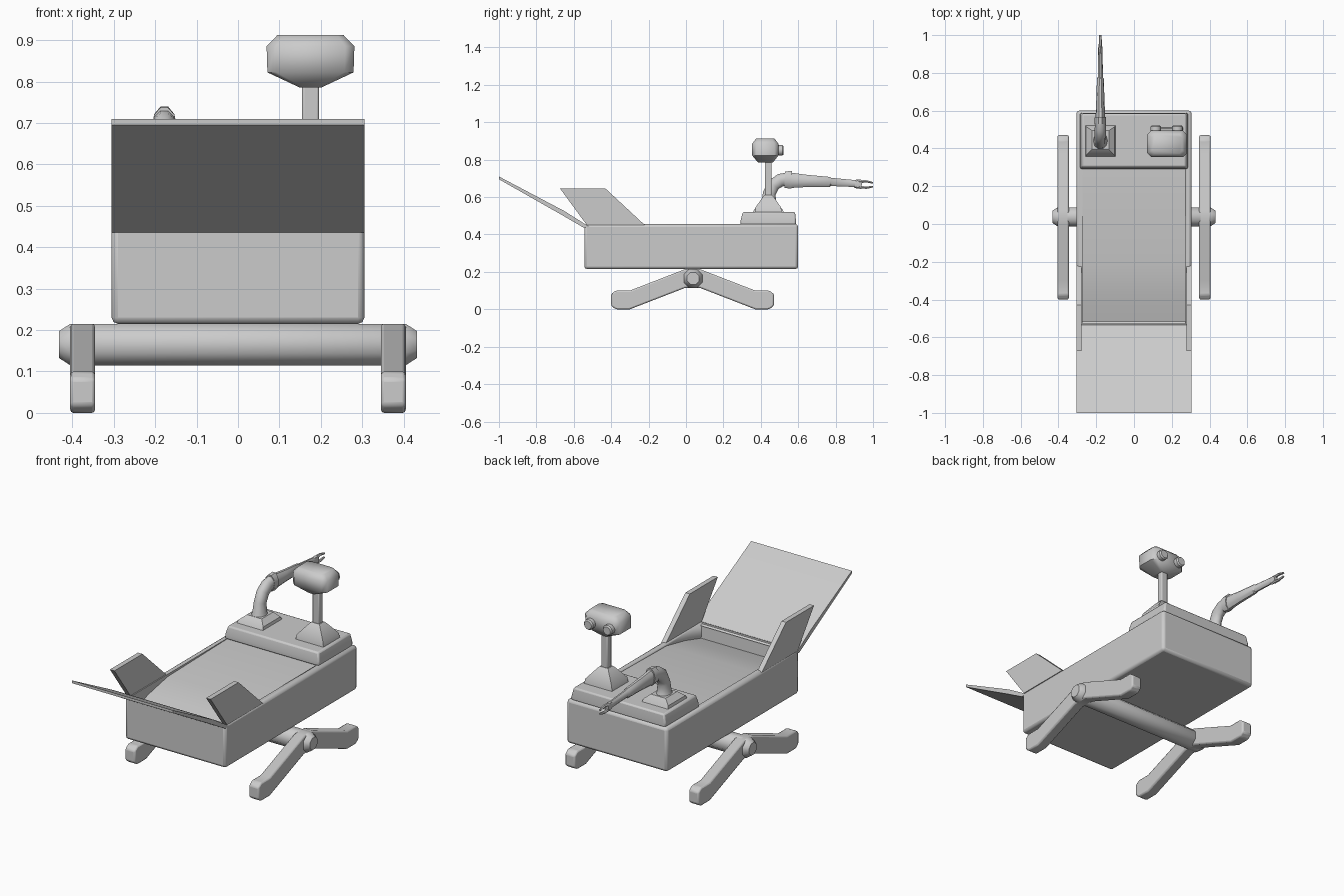
import bpy, bmesh, math
from mathutils import Vector

if "Cube" in bpy.data.objects:
    bpy.data.objects.remove(bpy.data.objects["Cube"])


def finish(name, bm, bevel=0, segs=2, angle=35):
    bmesh.ops.recalc_face_normals(bm, faces=bm.faces)
    me = bpy.data.meshes.new(name)
    bm.to_mesh(me)
    bm.free()
    ob = bpy.data.objects.new(name, me)
    bpy.context.collection.objects.link(ob)
    if bevel:
        m = ob.modifiers.new("bevel", 'BEVEL')
        m.width, m.segments = bevel, segs
    bpy.ops.object.select_all(action='DESELECT')
    ob.select_set(True)
    bpy.context.view_layer.objects.active = ob
    bpy.ops.object.shade_smooth_by_angle(angle=math.radians(angle))
    return ob


def loft(name, rings, **kw):
    """Skin a list of equally long closed rings and cap the ends."""
    bm = bmesh.new()
    vs = [[bm.verts.new(p) for p in r] for r in rings]
    n = len(vs[0])
    for a, b in zip(vs, vs[1:]):
        for i in range(n):
            bm.faces.new((a[i], a[(i + 1) % n], b[(i + 1) % n], b[i]))
    bm.faces.new(vs[0])
    bm.faces.new(vs[-1])
    return finish(name, bm, **kw)


def extrude_x(name, prof, x0, x1, **kw):
    return loft(name, [[(x, y, z) for y, z in prof] for x in (x0, x1)], **kw)


def rect(cx, cy, hx, hy, z):
    return [(cx + sx * hx, cy + sy * hy, z) for sx, sy in ((-1, -1), (1, -1), (1, 1), (-1, 1))]


def tube(name, stations, n=10, **kw):
    """Stations are (x, y, z, half width in x, half height) on a path in the yz plane."""
    pts = [Vector(s[:3]) for s in stations]
    rings = []
    for i, s in enumerate(stations):
        d = (pts[min(i + 1, len(pts) - 1)] - pts[max(i - 1, 0)]).normalized()
        up = Vector((1, 0, 0)).cross(d)
        rings.append([pts[i] + Vector((1, 0, 0)) * s[3] * math.cos(2 * math.pi * k / n)
                      + up * s[4] * math.sin(2 * math.pi * k / n) for k in range(n)])
    return loft(name, rings, **kw)


# Main body with a sunken bed and a well at the front
body = loft("body", [rect(0, .028, .305, .572, z) for z in (.215, .455)], bevel=.015)
cut = extrude_x("bed_cutter", [(.3, .5), (.3, .452), (-.22, .442), (-.38, .41),
                               (-.52, .37), (-.53, .5)], -.272, .272)
cut.hide_render = True
cut.hide_viewport = True
b = body.modifiers.new("bed", 'BOOLEAN')
b.object, b.operation, b.solver = cut, 'DIFFERENCE', 'EXACT'

# Raised rear deck
loft("rear_deck", [rect(0, .44, .285, .148, .45), rect(0, .44, .285, .148, .475),
                   rect(0, .443, .275, .14, .52)], bevel=.008)

# Sloping front panel
extrude_x("front_panel", [(-.515, .44), (-.545, .435), (-.66, .502), (-1, .695),
                          (-1, .71), (-.65, .525)], -.305, .305)

# Side wings, thin plates beside the panel
for s, side in ((-1, "left"), (1, "right")):
    extrude_x(side + "_wing", [(-.22, .45), (-.43, .645), (-.673, .645), (-.53, .45)],
              s * .278, s * .305)
    # V-shaped leg pair with rounded feet
    half = [(-.038, .215), (-.335, .10), (-.41, .10), (-.435, .082),
            (-.435, .018), (-.41, 0), (-.335, 0), (-.038, .115)]
    prof = [(y + .035, z) for y, z in half] + [(.035 - y, z) for y, z in reversed(half)]
    extrude_x(side + "_legs", prof, s * .345, s * .405, bevel=.008)

# Cross axle with tapered ends
r = .05 / math.cos(math.pi / 8)
loft("axle", [[(x, .038 + q * math.cos((k + .5) * math.pi / 4), .165 + q * math.sin((k + .5) * math.pi / 4))
               for k in range(8)] for x, q in ((-.432, r * .65), (-.405, r), (.405, r), (.432, r * .65))],
     angle=50)

# Camera mast: stepped base, post
mx, my = .175, .44
loft("mast_base", [rect(mx, my, .085, .072, .515), rect(mx, my, .08, .068, .545),
                   rect(mx, my, .035, .03, .60), rect(mx, my, .025, .02, .61)])
loft("mast_post", [rect(mx, my, .02, .018, z) for z in (.59, .80)], bevel=.005)


# Camera head: chamfered rings stacked upward
def octo(cx, cy, hx, hy, c, z):
    return [(cx + x, cy + y, z) for x, y in
            ((-hx + c, -hy), (hx - c, -hy), (hx, -hy + c), (hx, hy - c),
             (hx - c, hy), (-hx + c, hy), (-hx, hy - c), (-hx, -hy + c))]


loft("camera_head", [octo(mx, .425, .025, .04, .01, .785), octo(mx, .424, .104, .07, .022, .822),
                     octo(mx, .424, .106, .07, .022, .885), octo(mx, .424, .08, .05, .015, .912)],
     angle=50)
for i, x in enumerate((.115, .23)):
    tube(f"camera_eye_{i}", [(x, .48, .85, .028, .028), (x, .515, .85, .028, .028),
                             (x, .522, .85, .022, .022)], n=12)

# Arm: stepped base, curved upper arm, elbow, forearm
ax = -.178
loft("arm_base", [rect(ax, .44, .08, .085, .515), rect(ax, .44, .075, .075, .535),
                  rect(ax, .445, .045, .05, .56)])
tube("upper_arm", [(ax, .442, .53, .05, .06), (ax, .442, .57, .034, .042), (ax, .446, .62, .03, .036),
                   (ax, .468, .665, .03, .036), (ax, .505, .69, .03, .037), (ax, .55, .698, .028, .036)],
     angle=50)
tube("elbow", [(ax, .528, .693, .03, .046), (ax, .565, .692, .03, .05)])
tube("forearm", [(ax, .55, .69, .026, .044), (ax, .65, .686, .022, .034), (ax, .77, .681, .018, .028),
                 (ax, .775, .681, .014, .023), (ax, .92, .671, .011, .019)])

# Gripper hand with two fingers
tube("hand", [(ax, .90, .671, .011, .02), (ax, .915, .67, .012, .025), (ax, .94, .668, .011, .024)], n=8)
for s, nm in ((-1, "lower"), (1, "upper")):
    tube(nm + "_finger", [(ax, .925, .668 + s * .014, .01, .009), (ax, .965, .667 + s * .017, .008, .007),
                          (ax, 1.0, .666 + s * .010, .006, .005)], n=6)
